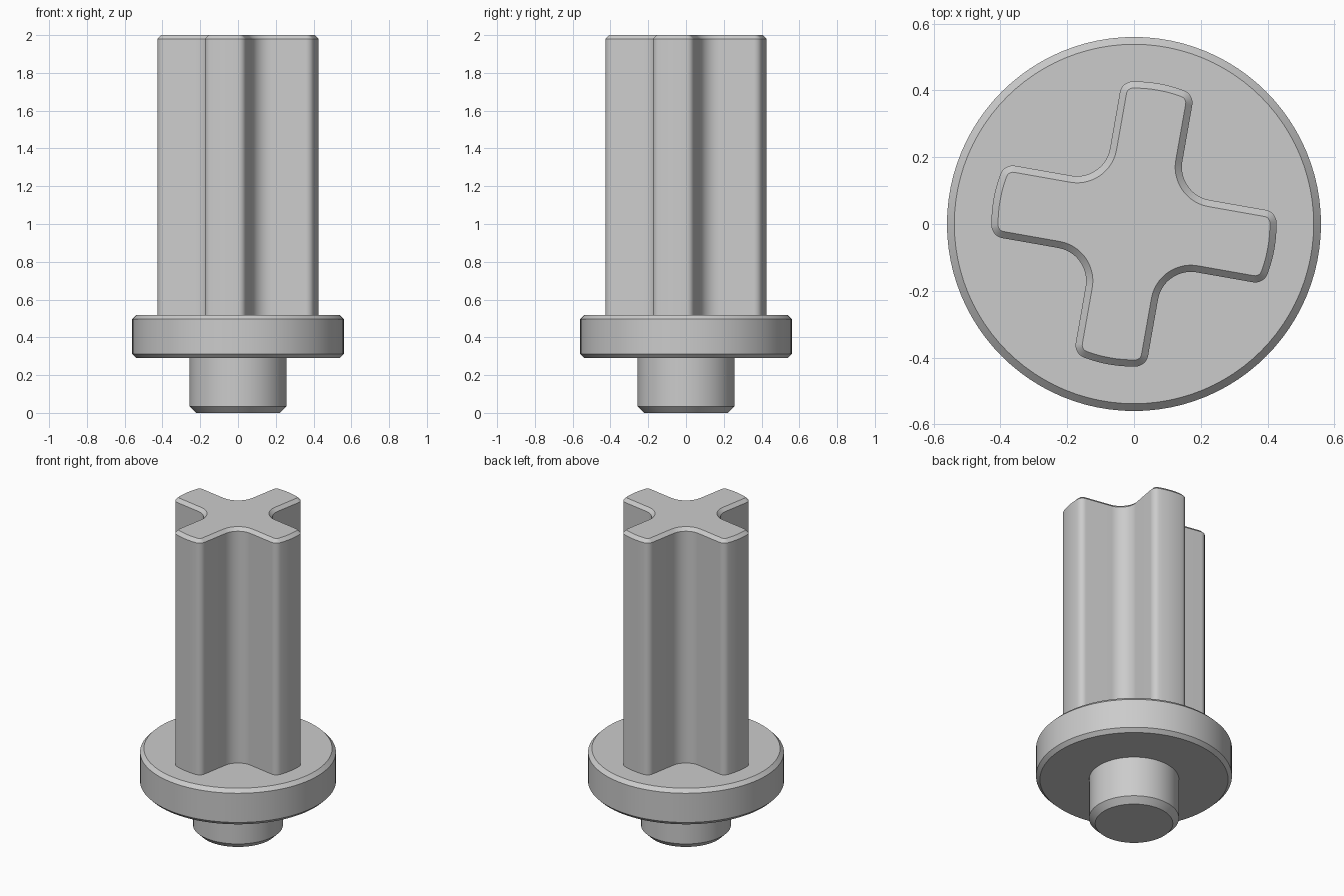
import bpy, bmesh
from math import sin, cos, tau, pi, radians, atan2, sqrt

cube = bpy.data.objects.get("Cube")
if cube:
    bpy.data.objects.remove(cube, do_unlink=True)

grey = bpy.data.materials.new("plain grey")
grey.use_nodes = True
colour = (0.6, 0.6, 0.6, 1)
grey.diffuse_color = colour
grey.node_tree.nodes["Principled BSDF"].inputs["Base Color"].default_value = colour


def stack(name, rings):
    """Skin a list of (outline, z) rings into a closed solid."""
    bm = bmesh.new()
    loops = [[bm.verts.new((x, y, z)) for x, y in pts] for pts, z in rings]
    for a, b in zip(loops, loops[1:]):
        for i in range(len(a)):
            j = (i + 1) % len(a)
            bm.faces.new((a[i], a[j], b[j], b[i]))
    bm.faces.new(loops[0][::-1])
    bm.faces.new(loops[-1])
    mesh = bpy.data.meshes.new(name)
    bm.to_mesh(mesh)
    bm.free()
    obj = bpy.data.objects.new(name, mesh)
    bpy.context.collection.objects.link(obj)
    mesh.materials.append(grey)
    bpy.ops.object.select_all(action='DESELECT')
    obj.select_set(True)
    bpy.context.view_layer.objects.active = obj
    bpy.ops.object.shade_smooth_by_angle(angle=radians(30))
    return obj


def arc(cx, cy, r, start, end, steps):
    return [(cx + r * cos(start + (end - start) * i / steps),
             cy + r * sin(start + (end - start) * i / steps)) for i in range(steps + 1)]


def circle(r):
    return arc(0, 0, r, 0, tau, 96)[:-1]


def cross(inset):
    """Four-armed outline with rounded tips and filleted inner corners."""
    half, reach = 0.11 - inset, 0.427 - inset
    tip, fillet = 0.04 - inset, 0.1 + inset
    cy = half - tip
    cx = sqrt((reach - tip) ** 2 - cy ** 2)
    a = atan2(cy, cx)
    arm = arc(cx, -cy, tip, -pi / 2, -a, 8)
    arm += arc(0, 0, reach, -a, a, 8)[1:-1]
    arm += arc(cx, cy, tip, a, pi / 2, 8)
    arm += arc(half + fillet, half + fillet, fillet, -pi / 2, -pi, 14)
    pts = []
    for k in range(4):
        t = k * pi / 2 - radians(10)
        pts += [(x * cos(t) - y * sin(t), x * sin(t) + y * cos(t)) for x, y in arm]
    return pts


# Bottom peg with chamfered end
stack("peg", [(circle(0.222), 0), (circle(0.257), 0.035), (circle(0.257), 0.3)])

# Collar disc, chamfered on both rims
stack("collar", [(circle(0.538), 0.29), (circle(0.56), 0.312),
                 (circle(0.56), 0.496), (circle(0.538), 0.518)])

# Cross-shaped shaft with chamfered top
stack("cross_shaft", [(cross(0), 0.51), (cross(0), 1.98), (cross(0.02), 2.0)])
